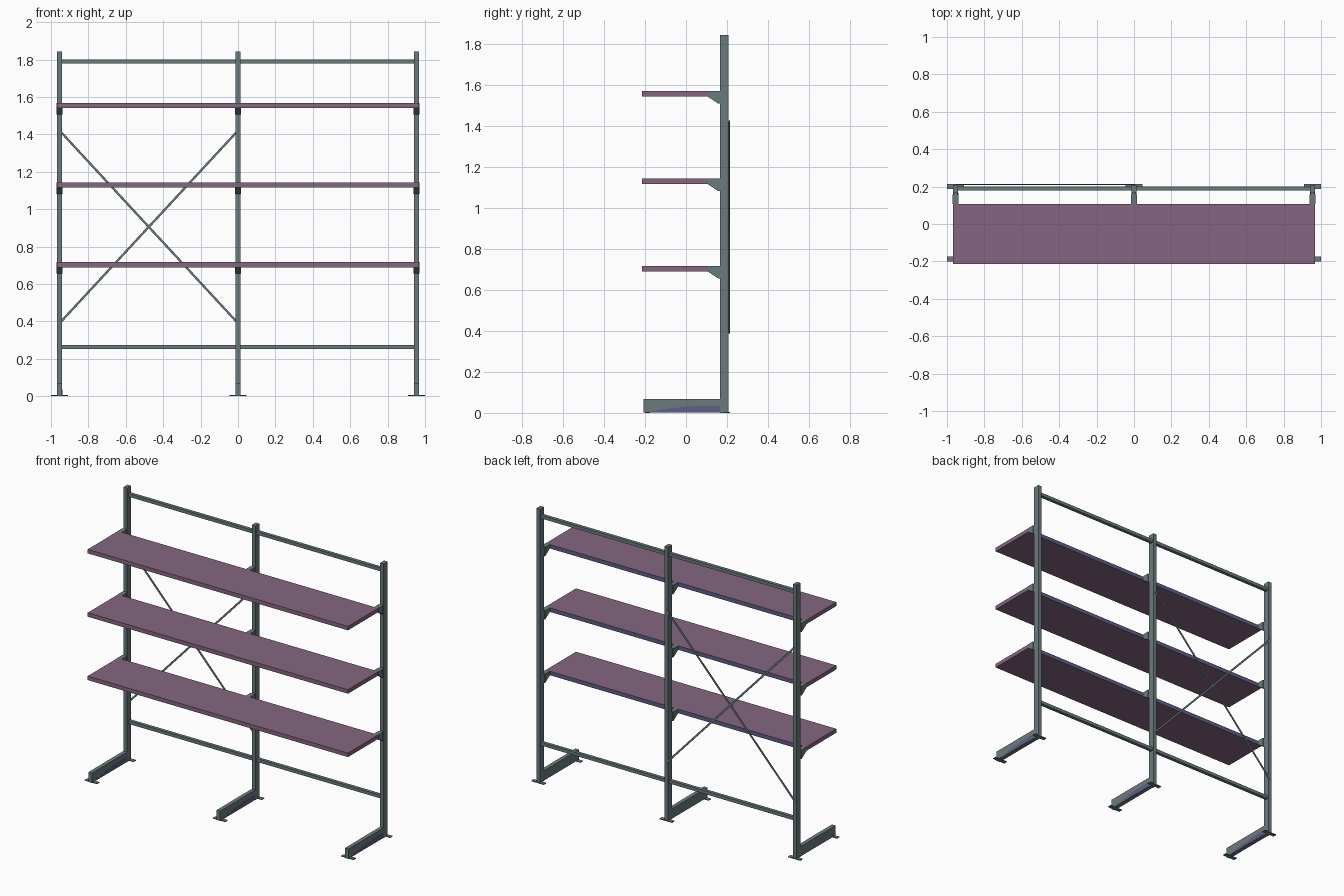
import bpy, bmesh, math
from mathutils import Matrix

if "Cube" in bpy.data.objects:
    bpy.data.objects.remove(bpy.data.objects["Cube"])


def material(name, rgb):
    m = bpy.data.materials.new(name)
    m.diffuse_color = (*[c ** 2.2 for c in rgb], 1)
    m.use_nodes = True
    m.node_tree.nodes["Principled BSDF"].inputs["Base Color"].default_value = m.diffuse_color
    return m


METAL = material("grey green metal", (0.42, 0.48, 0.49))
SHELF = material("muted plum", (0.52, 0.40, 0.50))
BLUE = material("slate blue", (0.37, 0.37, 0.53))


def finish(name, bm, *mats):
    bmesh.ops.recalc_face_normals(bm, faces=bm.faces)
    me = bpy.data.meshes.new(name)
    bm.to_mesh(me)
    bm.free()
    for m in mats:
        me.materials.append(m)
    ob = bpy.data.objects.new(name, me)
    bpy.context.collection.objects.link(ob)
    return ob


def box(name, x, y, z, *mats):
    """Box from (min, max) ranges."""
    bm = bmesh.new()
    size = [r[1] - r[0] for r in (x, y, z)]
    mid = [(r[1] + r[0]) / 2 for r in (x, y, z)]
    bmesh.ops.create_cube(bm, size=1, matrix=Matrix.Translation(mid) @ Matrix.Diagonal((*size, 1)))
    return finish(name, bm, *mats)


def side_profile(name, x0, x1, pts, mat):
    """Extrude a (y, z) outline along x."""
    bm = bmesh.new()
    f = bm.faces.new([bm.verts.new((x0, y, z)) for y, z in pts])
    r = bmesh.ops.extrude_face_region(bm, geom=[f])
    verts = [v for v in r["geom"] if isinstance(v, bmesh.types.BMVert)]
    bmesh.ops.translate(bm, vec=(x1 - x0, 0, 0), verts=verts)
    return finish(name, bm, mat)


POSTS = {"left": -0.954, "middle": 0.0, "right": 0.954}
SHELF_TOPS = {"lower": 0.716, "centre": 1.142, "upper": 1.568}
W = 0.0135  # half width of a post

for side, x in POSTS.items():
    # upright and foot
    box(side + "_upright", (x - W, x + W), (0.166, 0.208), (0, 1.842), METAL)
    box(side + "_foot", (x - W, x + W), (-0.208, 0.166), (0.002, 0.068), METAL)
    # blue panel low on the outer face of the foot
    side_profile(side + "_foot_panel", x + W - 0.001, x + W + 0.001,
                 [(-0.19, 0.004), (0.166, 0.004), (0.166, 0.035),
                  (0.03, 0.033), (-0.08, 0.022)], BLUE)
    # floor plates
    for end, y in (("front", -0.188), ("back", 0.201)):
        box(f"{side}_{end}_floor_plate", (x - 0.046, x + 0.046),
            (y - 0.013, y + 0.013), (0, 0.005), METAL)
    # shelf brackets with a narrow neck to the post
    for level, t in SHELF_TOPS.items():
        side_profile(f"{side}_{level}_bracket", x - 0.016, x + 0.016,
                     [(0.107, t), (0.157, t), (0.157, t - 0.061), (0.107, t - 0.028)], METAL)
        box(f"{side}_{level}_bracket_neck", (x - 0.010, x + 0.010),
            (0.157, 0.166), (t - 0.061, t), METAL)

# shelves, with a blue back edge
for level, t in SHELF_TOPS.items():
    ob = box(level + "_shelf", (-0.968, 0.968), (-0.214, 0.107), (t - 0.027, t), SHELF, BLUE)
    for p in ob.data.polygons:
        p.material_index = int(p.normal.y > 0.9)

# horizontal rails between the posts
for name, z in (("top", 1.790), ("bottom", 0.263)):
    for side, x0, x1 in (("left", -0.954, 0), ("right", 0, 0.954)):
        box(f"{name}_{side}_rail", (x0 + W, x1 - W), (0.179, 0.201), (z - 0.011, z + 0.011), METAL)

# crossed braces behind the left bay
dx, dz = 0.954, 1.03
for name, s, y in (("rising", 1, 0.2095), ("falling", -1, 0.2115)):
    bm = bmesh.new()
    bmesh.ops.create_cube(
        bm, size=1,
        matrix=Matrix.Translation((-dx / 2, y, 0.905))
        @ Matrix.Rotation(-s * math.atan2(dz, dx), 4, 'Y')
        @ Matrix.Diagonal((math.hypot(dx, dz), 0.004, 0.012, 1)))
    finish(name + "_brace", bm, METAL)
